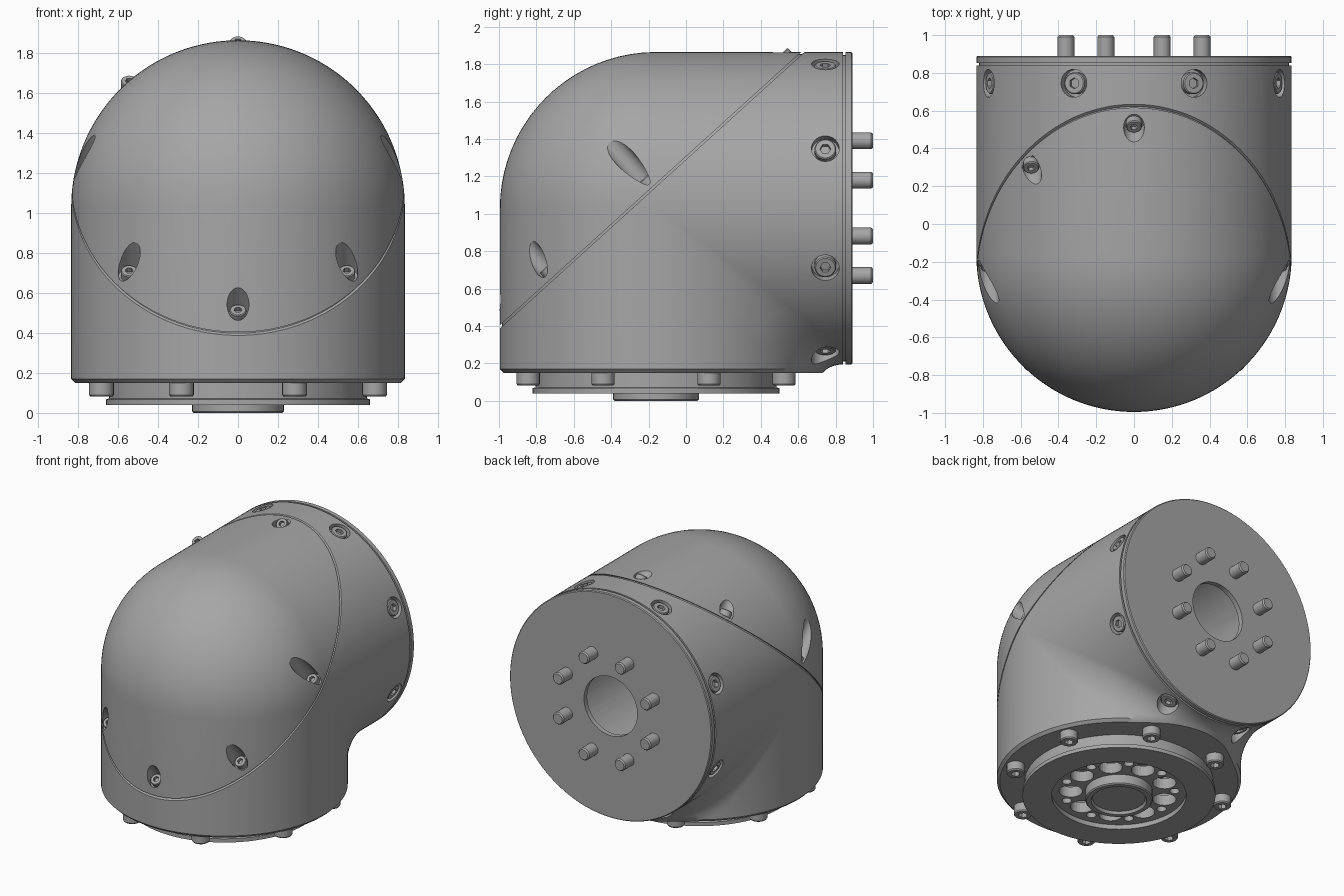
import bpy, bmesh
from math import sin, cos, pi, asin, radians
from mathutils import Vector, Matrix

if bpy.data.objects.get("Cube"):
    bpy.data.objects.remove(bpy.data.objects["Cube"], do_unlink=True)

R = 0.835                              # radius of both pipe arms
CY, CZ = -0.16, 1.03                   # where the two arm axes meet
BASE, BACK = 0.15, 0.84                # open ends of the arms
UP, REAR = Vector((0, 0, 1)), Vector((0, 1, 0))
SEAM = Vector((0, -0.18, 1.135))       # point on the slanted seam
SEAM_N = Vector((0, -0.672, 0.741)).normalized()
SEAM_T = Vector((0, 0.741, 0.672)).normalized()
FOOT = Vector((0, CY, 0))
HUB = Vector((0, 0, CZ))

grey = bpy.data.materials.new("machined_grey")
grey.use_nodes = True
grey.diffuse_color = (0.38, 0.38, 0.38, 1)
grey.node_tree.nodes["Principled BSDF"].inputs["Base Color"].default_value = (0.38, 0.38, 0.38, 1)


def finish(name, bm):
    bmesh.ops.remove_doubles(bm, verts=bm.verts[:], dist=1e-5)
    bmesh.ops.recalc_face_normals(bm, faces=bm.faces[:])
    mesh = bpy.data.meshes.new(name)
    bm.to_mesh(mesh)
    bm.free()
    mesh.materials.append(grey)
    ob = bpy.data.objects.new(name, mesh)
    bpy.context.collection.objects.link(ob)
    return ob


def smooth(ob):
    bpy.ops.object.select_all(action='DESELECT')
    ob.select_set(True)
    bpy.context.view_layer.objects.active = ob
    bpy.ops.object.shade_smooth_by_angle(angle=radians(30))


def frame(loc, axis):
    return Matrix.Translation(loc) @ axis.to_track_quat('Z', 'Y').to_matrix().to_4x4()


def loft(bm, rings, wrap=False):
    rows = [[bm.verts.new(p) for p in ring] for ring in rings]
    n = len(rows[0])
    for a, b in zip(rows, rows[1:] + rows[:1] if wrap else rows[1:]):
        for i in range(n):
            j = (i + 1) % n
            bm.faces.new((a[i], a[j], b[j], b[i]))
    if not wrap:
        bm.faces.new(rows[0])
        bm.faces.new(rows[-1])


def turn(bm, profile, loc, axis, sides=32, wrap=False):
    m = frame(loc, axis)
    loft(bm, [[m @ Vector((r * cos(2 * pi * i / sides), r * sin(2 * pi * i / sides), z))
               for i in range(sides)] for r, z in profile], wrap)


def turned(name, *args, **kw):
    bm = bmesh.new()
    turn(bm, *args, **kw)
    ob = finish(name, bm)
    smooth(ob)
    return ob


def screw(name, loc, axis, r, h):
    # round head with a hexagonal socket
    m, n, hexr = frame(loc, axis), 24, r * 0.5

    def ring(f, z):
        return [m @ Vector((f(a) * cos(a), f(a) * sin(a), z))
                for a in (2 * pi * i / n for i in range(n))]
    hexagon = lambda a: hexr * cos(pi / 6) / cos(a % (pi / 3) - pi / 6)
    bm = bmesh.new()
    loft(bm, [ring(lambda a: r, 0), ring(lambda a: r, h * 0.88), ring(lambda a: r * 0.9, h),
              ring(hexagon, h), ring(hexagon, h * 0.45)])
    smooth(finish(name, bm))


def cut(ob, cutter_bm):
    cutter = finish(ob.name + "_cutter", cutter_bm)
    cutter.hide_render = True
    mod = ob.modifiers.new("cut", 'BOOLEAN')
    mod.operation, mod.solver, mod.object = 'DIFFERENCE', 'EXACT', cutter
    bpy.context.view_layer.objects.active = ob
    bpy.ops.object.modifier_apply(modifier=mod.name)
    bpy.data.objects.remove(cutter, do_unlink=True)


def elbow_slice(t):
    # outline of the elbow at one x position, with a fillet in the inner corner
    c, x, k, lip = R * max(cos(t), 0), R * sin(t), 1 - 0.02 / R, BASE + 0.02
    if c < 1e-6:
        c = 0
    pts = [(x * k, CY - c * k, BASE), (x, CY - c, lip)]
    for i in range(21):
        a = pi / 2 * i / 20
        pts.append((x, CY - c * cos(a), CZ + c * sin(a)))
    pts += [(x, BACK, CZ + c), (x, BACK, CZ - c)]
    r = min(0.35 * c, 0.2, BACK - CY - c)
    low = asin(max(0, (lip - CZ + c + r) / r)) if r > 0 else 0
    for i in range(9):
        a = pi / 2 + (low - pi / 2) * i / 8
        pts.append((x, CY + c + r - r * cos(a), CZ - c - r + r * sin(a)))
    y = pts[-1][1]
    return pts + [(x, y, lip), (x * k, CY + (y - CY) * k, BASE)]


def elbow_part(name, low=None, high=None, scale=1):
    # piece of the elbow between two offsets from the seam
    bm = bmesh.new()
    n = 72
    rings = [elbow_slice(pi * (i / n - 0.5)) for i in range(n + 1)]
    loft(bm, rings)
    ends = [f for f in bm.faces if len(f.verts) > 4]
    bmesh.ops.delete(bm, geom=ends, context='FACES_ONLY')
    bmesh.ops.remove_doubles(bm, verts=bm.verts[:], dist=1e-5)
    for offset, flip in ((low, -1), (high, 1)):
        if offset is None:
            continue
        res = bmesh.ops.bisect_plane(bm, geom=bm.verts[:] + bm.edges[:] + bm.faces[:], dist=1e-6,
                                     plane_co=SEAM + SEAM_N * offset, plane_no=SEAM_N * flip,
                                     clear_outer=True)
        rim = [e for e in res["geom_cut"] if isinstance(e, bmesh.types.BMEdge)]
        bmesh.ops.edgeloop_fill(bm, edges=rim)
    for v in bm.verts:
        v.co = SEAM + (v.co - SEAM) * scale
    return finish(name, bm)


# Elbow: domed cap, lower housing and the recessed seam between them
cap = elbow_part("domed_cap", low=0.006)
housing = elbow_part("elbow_housing", high=-0.006)
smooth(elbow_part("seam_gasket", low=-0.008, high=0.008, scale=0.985))

# Cap screws in deep pockets, one place of the eight left free
pockets = bmesh.new()
for i in range(8):
    if i == 3:
        continue
    a = i * pi / 4
    p = SEAM + Vector((0.77 * sin(a), 0, 0)) - SEAM_T * cos(a) + SEAM_N * 0.03
    turn(pockets, [(0.055, 0), (0.055, 0.7)], p, SEAM_N, 24)
    screw("cap_screw", p - SEAM_N * 0.004, SEAM_N, 0.042, 0.045)
cut(cap, pockets)
smooth(cap)

# Housing: radial counterbores, rear cavity and base bore
bores = bmesh.new()
turn(bores, [(0.45, 0), (0.45, 1.3)], HUB + REAR * -0.3, REAR, 48)
turn(bores, [(0.42, 0), (0.42, 0.25)], FOOT + UP * 0.1, UP, 48)
for i in range(8):
    a = (i + 0.5) * pi / 4
    out = Vector((cos(a), 0, sin(a)))
    p = HUB + REAR * 0.745 + out * (R - 0.05)
    turn(bores, [(0.074, 0), (0.074, 0.2)], p, out, 24)
    screw("side_screw", p - out * 0.004, out, 0.058, 0.047)
    # Dowel pins on the rear plate and screws under the base
    turned("rear_pin", [(0.045, 0), (0.045, 0.1), (0.037, 0.11)],
           HUB + REAR * 0.89 + out * 0.39, REAR, 24)
    screw("base_screw", FOOT + Vector((cos(a), sin(a), 0)) * 0.74 + UP * 0.152, -UP, 0.062, 0.07)
cut(housing, bores)
smooth(housing)

# Rear plate with centre hole, set off by a shadow gap
turned("rear_spacer", [(0.45, 0), (0.82, 0), (0.82, 0.02), (0.45, 0.02)],
       HUB + REAR * 0.838, REAR, 72, True)
turned("rear_plate", [(0.22, 0), (R, 0), (R, 0.031), (R - 0.006, 0.037), (0.22, 0.037)],
       HUB + REAR * 0.853, REAR, 96, True)

# Inner post seen through the rear hole
turned("inner_post", [(0.13, 0), (0.13, 0.62)], Vector((0.08, 0.1, 0.45)), UP, 32)

# Base flange, bearing disc with a ring of holes, and hub
turned("base_flange", [(0.46, 0.04), (0.66, 0.04), (0.66, 0.068), (0.645, 0.072),
                       (0.645, 0.16), (0.46, 0.16)], FOOT, UP, 72, True)
disc = turned("bearing_disc", [(0.47, 0.075), (0.47, 0.155)], FOOT, UP, 64)
holes = bmesh.new()
for i in range(9):
    for r, dist, shift in ((0.08, 0.33, 0), (0.033, 0.38, 0.5)):
        a = 2 * pi * (i + shift) / 9
        p = FOOT + Vector((cos(a), sin(a), 0)) * dist
        turn(holes, [(r, 0), (r, 0.3)], p, UP, 24)
cut(disc, holes)
smooth(disc)
turned("base_hub", [(0.18, 0.02), (0.19, 0), (0.222, 0), (0.23, 0.008), (0.23, 0.12)], FOOT, UP, 48)
